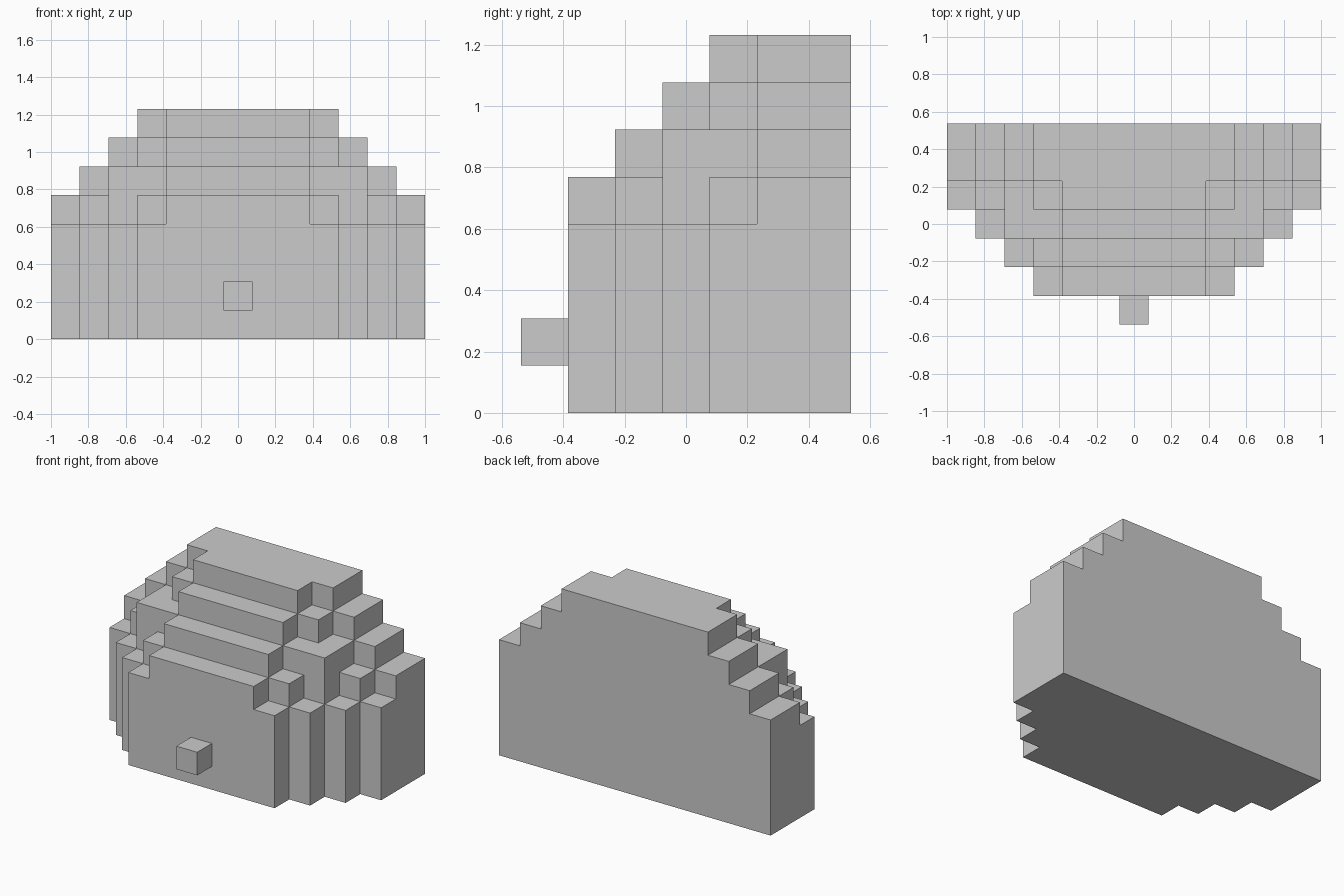
import bpy, bmesh, math

if "Cube" in bpy.data.objects:
    bpy.data.objects.remove(bpy.data.objects["Cube"])

U = 2 / 13  # one block

# Half-width (in blocks) of each depth row, back to front, for each level
ROW_Y = [3.5, 1.5, 0.5, -0.5, -1.5, -2.5]
LEVELS = [
    (0, 4, [6.5, 6.5, 5.5, 4.5, 3.5]),
    (4, 5, [6.5, 5.5, 4.5, 3.5, 2.5]),
    (5, 6, [5.5, 4.5, 4.5, 2.5, 0]),
    (6, 7, [4.5, 3.5, 2.5, 0, 0]),
    (7, 8, [3.5, 2.5, 0, 0, 0]),
]
XS = [-6.5, -5.5, -4.5, -3.5, -2.5, 2.5, 3.5, 4.5, 5.5, 6.5]
YS = ROW_Y[::-1]
ZS = [0, 4, 5, 6, 7, 8]


def filled(i, j, k):
    if not (0 <= i < len(XS) - 1 and 0 <= j < len(YS) - 1 and 0 <= k < len(LEVELS)):
        return False
    return abs(XS[i] + XS[i + 1]) / 2 < LEVELS[k][2][len(YS) - 2 - j]


def finish(bm, name):
    bmesh.ops.remove_doubles(bm, verts=bm.verts, dist=1e-4)
    bmesh.ops.dissolve_limit(bm, angle_limit=math.radians(1), verts=bm.verts, edges=bm.edges)
    bmesh.ops.recalc_face_normals(bm, faces=bm.faces)
    mesh = bpy.data.meshes.new(name)
    bm.to_mesh(mesh)
    bm.free()
    obj = bpy.data.objects.new(name, mesh)
    bpy.context.collection.objects.link(obj)


# Stepped body: only the outer faces of the filled blocks
bm = bmesh.new()
LOOP = [(0, 0), (1, 0), (1, 1), (0, 1)]
for i in range(len(XS) - 1):
    for j in range(len(YS) - 1):
        for k in range(len(ZS) - 1):
            if not filled(i, j, k):
                continue
            for axis in range(3):
                for side in (0, 1):
                    n = [i, j, k]
                    n[axis] += 2 * side - 1
                    if filled(*n):
                        continue
                    corners = []
                    for a, b in LOOP if side else LOOP[::-1]:
                        c = [i, j, k]
                        c[axis] += side
                        c[(axis + 1) % 3] += a
                        c[(axis + 2) % 3] += b
                        corners.append(bm.verts.new((XS[c[0]] * U, YS[c[1]] * U, ZS[c[2]] * U)))
                    bm.faces.new(corners)
finish(bm, "stepped_body")

# Small cube on the front, open where it meets the body
bm = bmesh.new()
bmesh.ops.create_cube(bm, size=U)
bmesh.ops.translate(bm, verts=bm.verts, vec=(0, -3 * U, 1.5 * U))
back = max(bm.faces, key=lambda f: f.calc_center_median().y)
bmesh.ops.delete(bm, geom=[back], context='FACES_ONLY')
finish(bm, "front_knob")
